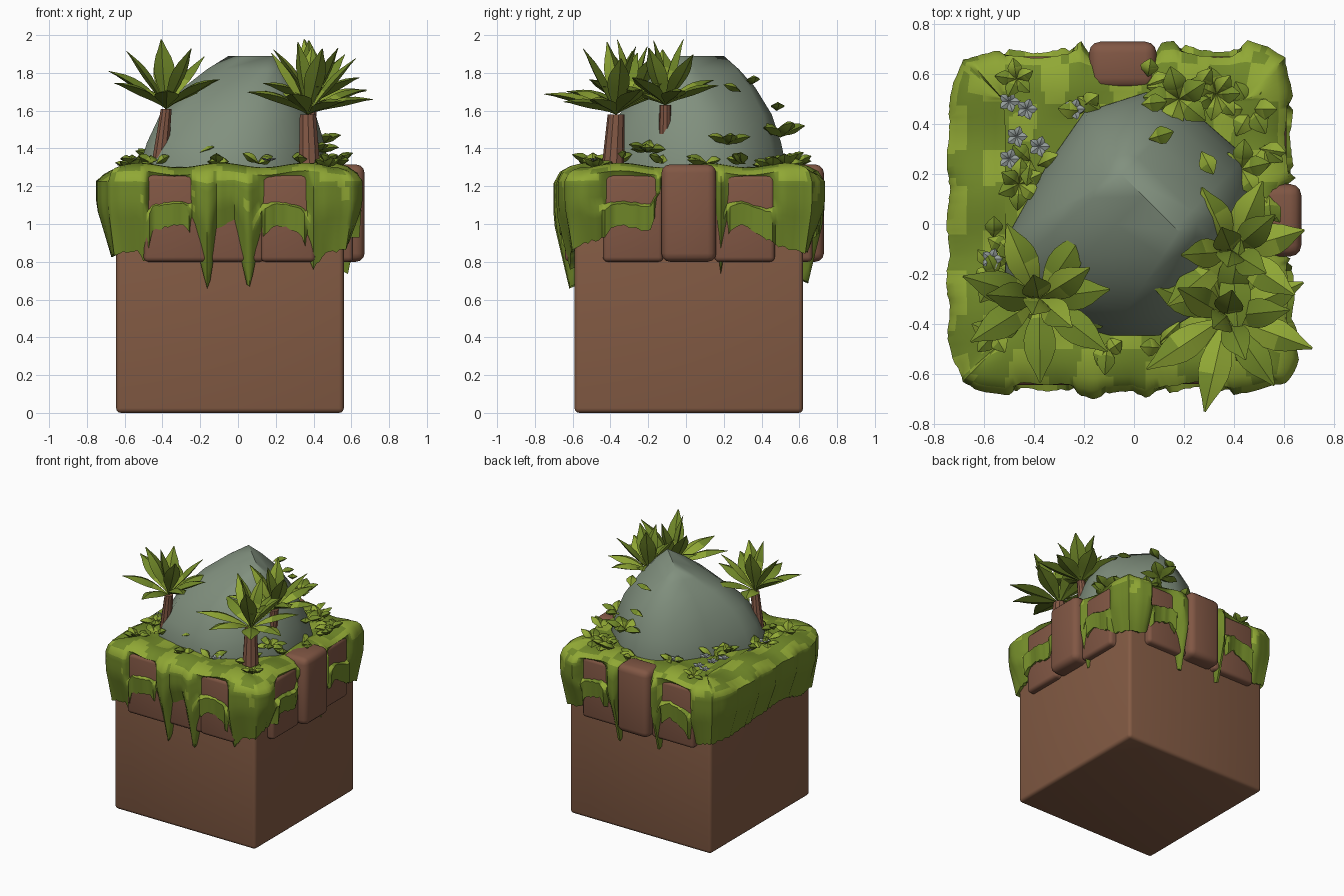
import bpy, bmesh, math, random
from mathutils import Vector

if "Cube" in bpy.data.objects:
    bpy.data.objects.remove(bpy.data.objects["Cube"])

random.seed(4)
X0, X1, Y0, Y1 = -0.645, 0.56, -0.59, 0.62


def material(name, rgb):
    m = bpy.data.materials.new(name)
    m.diffuse_color = (*rgb, 1)
    m.use_nodes = True
    m.node_tree.nodes["Principled BSDF"].inputs["Base Color"].default_value = m.diffuse_color
    return m


DIRT = material("dirt brown", (0.23, 0.105, 0.058))
CLAY = material("clay brown", (0.22, 0.095, 0.058))
STONE = material("stone grey green", (0.22, 0.28, 0.21))
LIGHT = material("light green", (0.28, 0.39, 0.035))
DARK = material("leaf green", (0.165, 0.25, 0.022))
PETAL = material("pale grey", (0.29, 0.33, 0.32))


def finish(name, bm, mats, angle=35):
    bmesh.ops.recalc_face_normals(bm, faces=bm.faces)
    me = bpy.data.meshes.new(name)
    bm.to_mesh(me)
    bm.free()
    ob = bpy.data.objects.new(name, me)
    bpy.context.collection.objects.link(ob)
    for m in mats:
        me.materials.append(m)
    bpy.ops.object.select_all(action='DESELECT')
    ob.select_set(True)
    bpy.context.view_layer.objects.active = ob
    bpy.ops.object.shade_smooth_by_angle(angle=math.radians(angle))
    return ob


def box(name, x0, x1, y0, y1, z0, z1, mat, bevel=0.025):
    bm = bmesh.new()
    bmesh.ops.create_cube(bm, size=1)
    for v in bm.verts:
        v.co = Vector((v.co.x * (x1 - x0), v.co.y * (y1 - y0), v.co.z * (z1 - z0)))
    bmesh.ops.bevel(bm, geom=bm.edges[:], offset=bevel, segments=3, profile=0.5, affect='EDGES')
    ob = finish(name, bm, [mat])
    ob.location = ((x0 + x1) / 2, (y0 + y1) / 2, (z0 + z1) / 2)


# Dirt cube and the protruding clay blocks round its upper edge
box("dirt_cube", X0, X1, Y0, Y1, 0, 1.27, DIRT)
for a, b, d in [(-0.50, -0.15, 0.055), (-0.16, 0.14, 0.04), (0.12, 0.41, 0.05)]:
    box("front_block", a, b, Y0 - d, Y0 + 0.1, 0.80, 1.26, CLAY)
for a, b, d in [(-0.44, -0.12, 0.05), (0.15, 0.47, 0.05)]:
    box("right_block", X1 - 0.1, X1 + d, a, b, 0.80, 1.26, CLAY)
for a, b, d in [(-0.53, -0.17, 0.05), (0.08, 0.42, 0.05)]:
    box("back_block", a, b, Y1 - 0.1, Y1 + d, 0.80, 1.26, CLAY)
box("right_tall_block", 0.46, 0.67, -0.13, 0.16, 0.80, 1.315, CLAY, 0.045)
box("back_tall_block", -0.18, 0.09, 0.54, 0.73, 0.80, 1.315, CLAY, 0.045)

# Grass blanket: per side rows of (distance 0..1, lower edge, bulge, window where clay shows)
front = [(0, .84, .06, 0), (.09, .86, .09, 0), (.13, .79, .10, 0), (.16, .97, .07, 1), (.30, 1.0, .07, 1),
         (.35, .90, .10, 0), (.405, .63, .115, 0), (.44, .92, .08, 0), (.52, .96, .08, 0), (.58, .64, .115, 0),
         (.64, .93, .08, .5), (.70, 1.0, .07, 1), (.81, .95, .07, 1), (.865, .76, .09, 0), (.92, .85, .08, 0)]
side = [(0, .86, .07, 0), (.06, .90, .10, 0), (.13, .93, .10, .5), (.18, 1.0, .075, 1), (.33, .96, .075, 1),
        (.37, 1.1, .08, 0), (.39, 1.2, .03, 0), (.60, 1.1, .03, 0), (.64, .73, .085, 0), (.67, .95, .07, .5),
        (.74, 1.0, .07, 1), (.84, .92, .07, 1), (.90, .88, .07, 0)]
back = [(0, .84, .07, 0), (.10, .86, .11, 0), (.14, .96, .075, 1), (.26, 1.0, .075, 1), (.33, .88, .11, 0),
        (.37, .64, .12, 0), (.40, 1.1, .06, 0), (.61, 1.1, .06, 0), (.645, .64, .12, 0), (.68, .92, .08, .5),
        (.74, 1.0, .07, 1), (.86, .92, .07, 1), (.91, .83, .07, 0)]
left = [(0, .86, .06, 0), (.16, .84, .10, 0), (.5, .87, .10, 0), (.7, .89, .10, 0), (.87, .83, .10, 0)]
corners = [Vector((X0, Y0)), Vector((X1, Y0)), Vector((X1, Y1)), Vector((X0, Y1))]
keys = [(i + k[0], *k[1:]) for i, s in enumerate((front, side, back, left)) for k in s] + [(4, *front[0][1:])]


def sample(u):
    for a, b in zip(keys, keys[1:]):
        if a[0] <= u <= b[0]:
            f = (u - a[0]) / (b[0] - a[0])
            return [p + (q - p) * f for p, q in zip(a[1:], b[1:])]


mid = Vector(((X0 + X1) / 2, (Y0 + Y1) / 2))
half = Vector(((X1 - X0) / 2, (Y1 - Y0) / 2))
bm = bmesh.new()
loops = []
N = 300
for i in range(N):
    u = 4 * i / N
    k = int(u)
    p = corners[k].lerp(corners[(k + 1) % 4], u - k)
    r = p - mid
    n = Vector([math.copysign(max(0, (abs(r[a]) / half[a] - 0.8) / 0.2), r[a]) for a in (0, 1)]).normalized()
    zl, b, w = sample(u)
    b += 0.007 * math.sin(u * 31) + random.uniform(-.003, .003)
    zl += random.uniform(-.008, .008)
    top = 1.30 + 0.012 * math.sin(u * 17) - (0.02 if k == 3 else 0)
    rows = [(-.24, 1.30), (-.19, 1.303), (-.14, top + .006), (-.09, top + .012), (-.04, top + .01),
            (.25 * b, top - 0.005), (.7 * b, top - .03)]
    for t in (0.06, 0.14, 0.22, 0.32, 0.45, 0.55, 0.65, 0.75, 0.88, 1):
        z = 1.25 + (zl - 1.25) * t
        o = b * (1 - 0.75 * max(0, t - 0.4) / 0.6)
        if t < 0.5:
            o += (0.02 - o) * min(1, w)
        elif w > .5:
            o = b * (1.15 - .25 * t)
        rows.append((o, z))
    rows.append((-.02, zl + .02))
    loops.append([bm.verts.new((*(p + n * o), z)) for o, z in rows])
for i in range(N):
    a, b = loops[i], loops[(i + 1) % N]
    for j in range(len(a) - 1):
        bm.faces.new((a[j], a[j + 1], b[j + 1], b[j]))
bm.faces.new([l[0] for l in loops])
bmesh.ops.recalc_face_normals(bm, faces=bm.faces)
for f in bm.faces:
    c = f.calc_center_median()
    wave = math.sin(c.x * 23 + c.z * 9) * math.sin(c.y * 19 - c.z * 7)
    f.material_index = 0 if 0.3 < f.normal.z + 0.35 * wave < 0.92 else 1
finish("grass_blanket", bm, [LIGHT, DARK], 50)

# Boulder: outline lofted up to a short diagonal ridge
outline = [(-.52, -.2), (-.43, -.36), (-.1, -.45), (.1, -.45), (.3, -.33), (.45, -.12), (.48, .1), (.45, .27),
           (.22, .47), (.05, .53), (-.2, .45), (-.36, .22), (-.51, -.05)]
ra, rb = Vector((-.05, .2)), Vector((.18, -.03))
bm = bmesh.new()
loops = []
for s, z in [(1, 1.22), (.99, 1.32), (.92, 1.43), (.77, 1.58), (.5, 1.725), (.24, 1.82), (0, 1.89)]:
    ring = []
    for q in map(Vector, outline):
        f = (q - ra).dot(rb - ra) / (rb - ra).length_squared
        ring.append(bm.verts.new((*(ra.lerp(rb, min(1, max(0, f))).lerp(q, s)), z)))
    loops.append(ring)
for a, b in zip(loops, loops[1:]):
    for i in range(len(a)):
        j = (i + 1) % len(a)
        bm.faces.new((a[i], a[j], b[j], b[i]))
bmesh.ops.remove_doubles(bm, verts=bm.verts, dist=0.001)
finish("boulder", bm, [STONE], 50)


# One plump leaf: thin stalk, raised midrib, slight droop
def leaf(bm, base, yaw, pitch, length, width, droop=0.5, n=8, thick=.22):
    pos, rings = Vector(base), []
    side_dir = Vector((-math.sin(yaw), math.cos(yaw), 0))
    for i in range(n + 1):
        t = i / n
        ph = pitch + droop * (0.4 - t)
        d = Vector((math.cos(yaw) * math.cos(ph), math.sin(yaw) * math.cos(ph), math.sin(ph)))
        up = d.cross(side_dir)
        w = width * 0.5 * max(0.06, math.sin(math.pi * (0.03 + 0.97 * t) ** 1.2) ** 1.2)
        rings.append([bm.verts.new(pos + o) for o in
                      (side_dir * w, up * w * thick * 1.6, -side_dir * w, -up * w * thick * 1.6)])
        pos = pos + d * length / n
    tone = random.random()
    for i in range(n):
        for j in range(4):
            k = (j + 1) % 4
            f = bm.faces.new((rings[i][j], rings[i][k], rings[i + 1][k], rings[i + 1][j]))
            f.material_index = 0 if (j < 2 and i / n < 0.2 + 0.4 * tone) or (j == 0 and tone > .5) else 1
    bm.faces.new(rings[0])
    bm.faces.new(rings[-1])


# Palms: leaning trunk, a spread tier of leaves and an upright tier
def palm(name, foot, crown, r0, r1, count, length, turn):
    bm = bmesh.new()
    a, b = Vector(foot), Vector(crown)
    bmesh.ops.create_cone(bm, cap_ends=True, segments=10, radius1=r0, radius2=r1, depth=1)
    for v in bm.verts:
        v.co = a.lerp(b, v.co.z + 0.5) + Vector((v.co.x, v.co.y, 0))
    finish(name + "_trunk", bm, [CLAY])
    bm = bmesh.new()
    for i in range(count):
        yaw = turn + math.tau * i / count + random.uniform(-.12, .12)
        leaf(bm, b, yaw, math.radians(random.uniform(12, 34)), length * random.uniform(.9, 1.08), .13)
    for i in range(5):
        yaw = turn + 0.4 + math.tau * i / 5
        leaf(bm, b, yaw, math.radians((50, 74, 56, 80, 62)[i]), length * random.uniform(.97, 1.06), .12, .3)
    finish(name + "_leaves", bm, [LIGHT, DARK])


palm("left_palm", (-.41, -.29, 1.35), (-.38, -.30, 1.61), .045, .03, 7, .355, .15)
palm("front_right_palm", (.38, -.39, 1.25), (.37, -.37, 1.58), .062, .045, 8, .385, -.3)
palm("right_palm", (.36, -.11, 1.35), (.39, -.11, 1.63), .04, .03, 7, .345, .3)

# Low tufts around the boulder and small sprigs on its flanks
bm = bmesh.new()
for q in outline:
    for _ in range(3):
        s = random.uniform(1.0, 1.18)
        leaf(bm, (q[0] * s, q[1] * s, 1.32), random.uniform(0, math.tau), random.uniform(.1, .6),
             random.uniform(.08, .13), .075, .3, 5, .4)
for x, y, z, size, n in [(.33, .52, 1.30, .12, 7), (.47, .46, 1.28, .13, 6), (-.47, .58, 1.31, .09, 5),
                         (-.46, .16, 1.33, .11, 6), (.18, .50, 1.46, .15, 5), (.46, -.48, 1.29, .10, 5),
                         (-.56, -.44, 1.28, .11, 5), (.43, .22, 1.42, .13, 5), (-.57, -.17, 1.3, .09, 4),
                         (.42, -.2, 1.38, .12, 6)]:
    for i in range(n):
        leaf(bm, (x, y, z), math.tau * i / n + z * 9, random.uniform(.1, .7), size, size * .65, .7, 5, .35)
for x, y, z, yaw in [(-.20, -.40, 1.38, 0.3), (.03, .48, 1.60, .1), (.27, .29, 1.70, 5.2), (.06, .34, 1.74, .3)]:
    leaf(bm, (x, y, z), yaw, .35, .11, .075, .3, 5, .35)
finish("ground_tufts", bm, [LIGHT, DARK])

# Small pale flowers
bm = bmesh.new()
for x, y in [(-.5, .49), (-.43, .46), (-.24, .46), (-.38, .31), (-.5, .26), (-.47, .35), (-.57, -.14), (.16, -.49)]:
    for i in range(5):
        leaf(bm, (x, y, 1.335), math.tau * i / 5, .25, .045, .035, .3, 4)
for f in bm.faces:
    f.material_index = 0
finish("flowers", bm, [PETAL])
